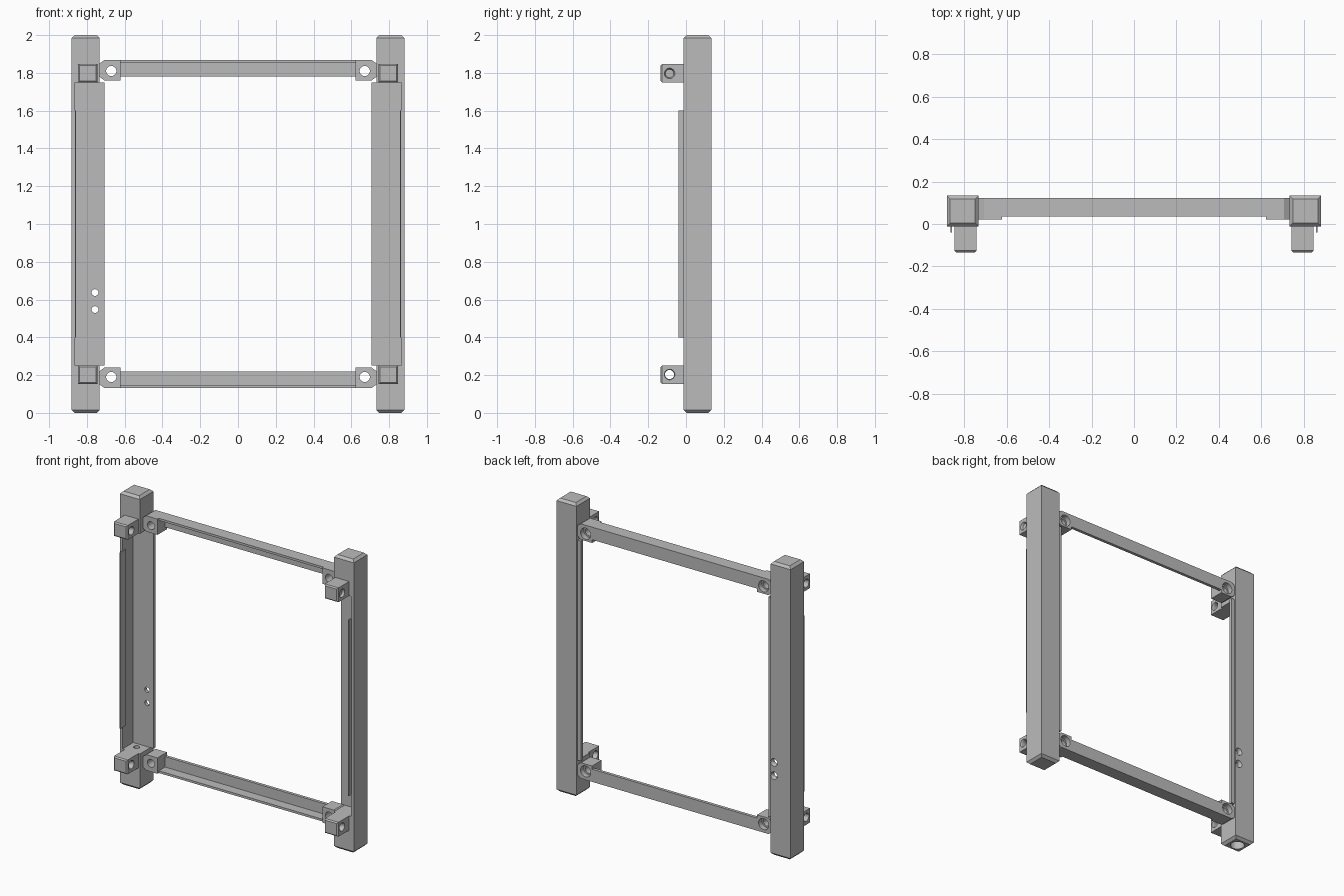
import bpy, bmesh
from mathutils import Matrix, Vector

cube = bpy.data.objects.get("Cube")
if cube:
    bpy.data.objects.remove(cube, do_unlink=True)

grey = bpy.data.materials.new("plain_grey")
grey.use_nodes = True
COLOUR = (0.5, 0.5, 0.5, 1)
grey.diffuse_color = COLOUR
for node in grey.node_tree.nodes:
    if node.type == 'BSDF_PRINCIPLED':
        node.inputs["Base Color"].default_value = COLOUR


def finish(bm, name):
    bmesh.ops.recalc_face_normals(bm, faces=bm.faces)
    mesh = bpy.data.meshes.new(name)
    bm.to_mesh(mesh)
    bm.free()
    mesh.materials.append(grey)
    obj = bpy.data.objects.new(name, mesh)
    bpy.context.scene.collection.objects.link(obj)
    return obj


def prism(name, outline, axis, start, end, chamfer=0):
    """Extrude a closed outline along an axis; optionally chamfer the far end."""
    def point(a, b, d):
        c = [a, b]
        c.insert(axis, d)
        return c
    bm = bmesh.new()
    near = [bm.verts.new(point(a, b, start)) for a, b in outline]
    far = [bm.verts.new(point(a, b, end)) for a, b in outline]
    bm.faces.new(near)
    cap = bm.faces.new(far)
    n = len(outline)
    for i in range(n):
        j = (i + 1) % n
        bm.faces.new((near[i], near[j], far[j], far[i]))
    if chamfer:
        bmesh.ops.bevel(bm, geom=list(cap.edges), offset=chamfer, segments=1,
                        affect='EDGES', profile=0.5)
    return finish(bm, name)


def rect(a0, a1, b0, b1):
    return [(a0, b0), (a1, b0), (a1, b1), (a0, b1)]


def drill(obj, centre, axis, r1, r2, length):
    """Cut a round or tapered hole centred on a point along an axis."""
    bm = bmesh.new()
    direction = Vector([1 if i == axis else 0 for i in range(3)])
    turn = Vector((0, 0, 1)).rotation_difference(direction).to_matrix().to_4x4()
    bmesh.ops.create_cone(bm, cap_ends=True, segments=32, radius1=r1, radius2=r2,
                          depth=length, matrix=Matrix.Translation(centre) @ turn)
    cutter = finish(bm, "hole_cutter")
    cutter.hide_render = True
    mod = obj.modifiers.new("hole", 'BOOLEAN')
    mod.operation = 'DIFFERENCE'
    mod.solver = 'EXACT'
    mod.object = cutter
    graph = bpy.context.evaluated_depsgraph_get()
    graph.update()
    mesh = bpy.data.meshes.new_from_object(obj.evaluated_get(graph))
    obj.modifiers.clear()
    obj.data = mesh
    bpy.data.objects.remove(cutter, do_unlink=True)


FRONT, BACK, WALL = -0.012, 0.134, 0.102
BAR_BACK = 0.123

for s, side in ((1, "left"), (-1, "right")):
    # Open upright: thin outer wall and wide back wall
    profile = [(0.882, FRONT), (0.862, FRONT), (0.862, WALL), (0.707, WALL),
               (0.707, BAR_BACK), (0.732, BAR_BACK), (0.732, BACK), (0.882, BACK)]
    upright = prism(side + "_upright", [(s * x, y) for x, y in profile], 2, 0.25, 1.75)
    if s < 0:
        for z in (0.547, 0.637):
            drill(upright, (-0.757, 0.11, z), 1, 0.018, 0.018, 0.1)
            drill(upright, (-0.757, BACK, z), 1, 0.018, 0.034, 0.03)

    # Thin lip in front of the outer wall
    prism(side + "_lip", rect(s * 0.857, s * 0.864, -0.04, 0.02), 2, 0.4, 1.6)

    for t, level in ((1, "upper"), (-1, "lower")):
        def h(z):
            return 1 + t * (z - 1)
        name = level + "_" + side

        # Solid post end with chamfered tip
        end = prism(name + "_post_end", rect(s * 0.732, s * 0.882, FRONT, BACK),
                    2, h(1.75), h(2), 0.016)
        if s < 0 and t < 0:
            drill(end, (-0.807, 0.06, 0.12), 2, 0.02, 0.02, 0.4)
            drill(end, (-0.807, 0.06, 0.0), 2, 0.045, 0.045, 0.2)

        # Forward peg with sideways hole
        peg = prism(name + "_peg", rect(s * 0.743, s * 0.846, h(1.75), h(1.848)),
                    1, 0, -0.134, 0.008)
        drill(peg, (s * 0.795, -0.087, h(1.797)), 0, 0.024, 0.024, 0.3)
        for x, r1, r2 in ((0.743, 0.034, 0.022), (0.846, 0.022, 0.034)):
            if s < 0:
                r1, r2 = r2, r1
            drill(peg, (s * x, -0.087, h(1.797)), 0, r1, r2, 0.03)

        # Corner bracket with counterbored hole
        outline = [(0.622, 1.76), (0.707, 1.76), (0.74, 1.785), (0.74, 1.845),
                   (0.707, 1.868), (0.622, 1.868)]
        bracket = prism(name + "_bracket", [(s * x, h(z)) for x, z in outline],
                        1, 0.021, BAR_BACK)
        drill(bracket, (s * 0.671, 0.07, h(1.81)), 1, 0.027, 0.027, 0.3)
        drill(bracket, (s * 0.671, BAR_BACK, h(1.81)), 1, 0.038, 0.038, 0.07)

# Angle-section cross bars
for t, level in ((1, "upper"), (-1, "lower")):
    section = [(0.035, 1.868), (0.035, 1.853), (WALL, 1.853), (WALL, 1.782),
               (BAR_BACK, 1.782), (BAR_BACK, 1.868)]
    prism(level + "_cross_bar", [(y, 1 + t * (z - 1)) for y, z in section],
          0, -0.622, 0.622)
